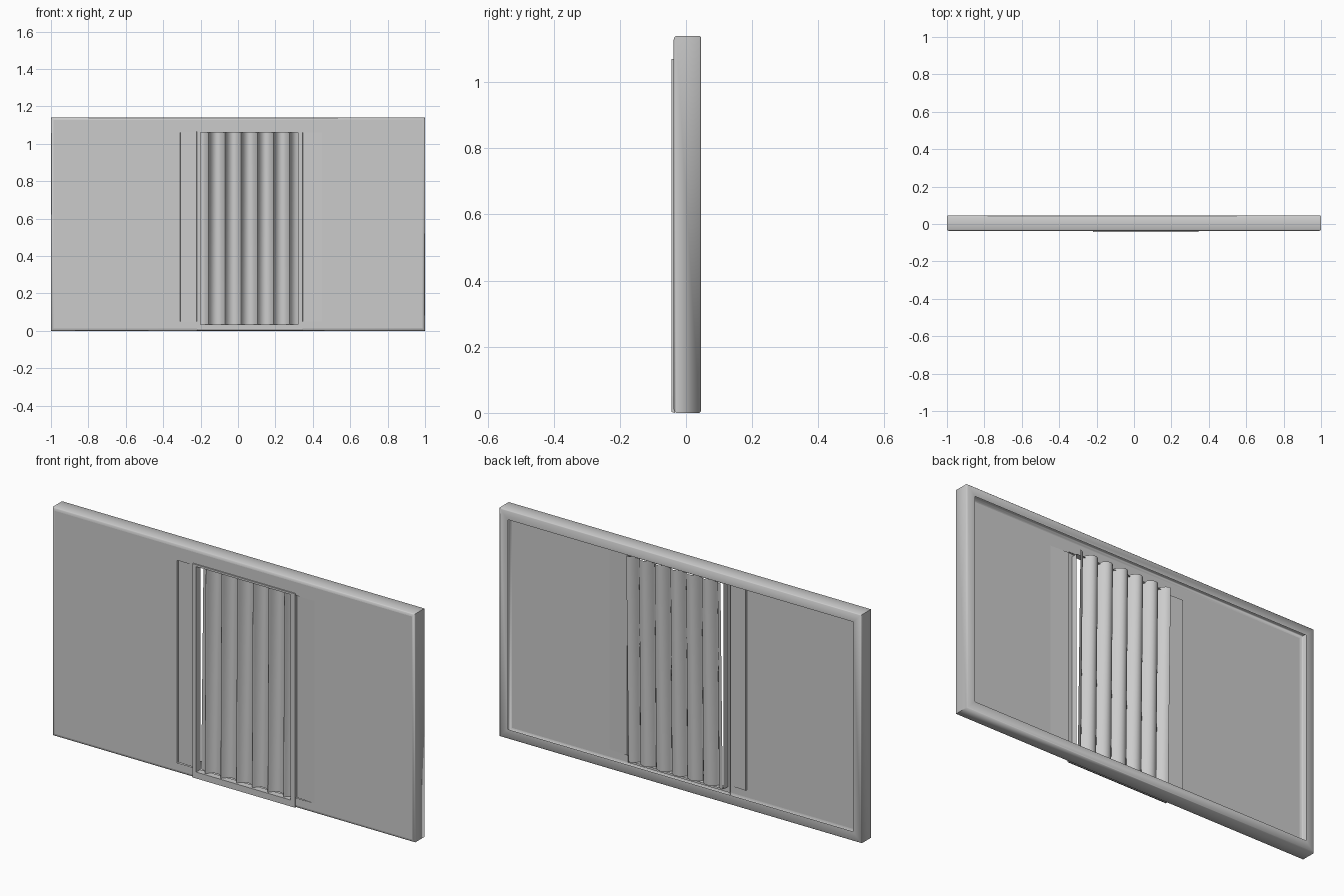
import bpy, math

if "Cube" in bpy.data.objects:
    bpy.data.objects.remove(bpy.data.objects["Cube"])

W, H = 1.0, 1.14           # half width, height
FRONT, LIP = -0.038, -0.044
OX0, OX1, OZ0, OZ1 = -0.20, 0.32, 0.035, 1.06   # opening


def make(name, verts, faces, angle=35):
    me = bpy.data.meshes.new(name)
    me.from_pydata(verts, [], faces)
    me.update()
    ob = bpy.data.objects.new(name, me)
    bpy.context.collection.objects.link(ob)
    bpy.ops.object.select_all(action='DESELECT')
    ob.select_set(True)
    bpy.context.view_layer.objects.active = ob
    bpy.ops.object.shade_smooth_by_angle(angle=math.radians(angle))
    return ob


def rings(name, loops, angle=35):
    """Bridge rectangular loops given as (x0, x1, z0, z1, y)."""
    verts, faces = [], []
    for x0, x1, z0, z1, y in loops:
        verts += [(x0, y, z0), (x1, y, z0), (x1, y, z1), (x0, y, z1)]
    for i in range(len(loops) - 1):
        for k in range(4):
            n = (k + 1) % 4
            faces.append((4*i + k, 4*i + n, 4*i + 4 + n, 4*i + 4 + k))
    return make(name, verts, faces, angle)


def sheet(name, profile, zs):
    """Extrude an (x, y) profile through the heights zs."""
    n = len(profile)
    verts = [(x, y, z) for z in zs for x, y in profile]
    faces = [(r*n + i, r*n + i + 1, r*n + n + i + 1, r*n + n + i)
             for r in range(len(zs) - 1) for i in range(n - 1)]
    return make(name, verts, faces)


# hollow rim: back flange, outer sides, softened front edge
def inset(d, y):
    return (-W + d, W - d, d, H - d, y)

rings("outer_rim", [inset(0.047, 0.044), inset(0.004, 0.045), inset(0, 0.041),
                    inset(0, -0.030), inset(0.004, -0.035), inset(0.014, FRONT)], 60)

# front wall panels either side, with shallow recesses beside the opening
zs = [0.014, H - 0.014]
sheet("left_panel", [(-0.986, FRONT), (-0.31, FRONT)], zs)
sheet("right_panel", [(0.45, FRONT), (0.986, FRONT)], zs)
zr = [0.05, 1.065]
sheet("left_recess", [(-0.31, FRONT), (-0.308, -0.030), (-0.222, -0.034), (-0.22, LIP)], zr)
sheet("right_recess", [(0.345, LIP), (0.347, -0.032), (0.45, FRONT)], zr)

# wall strips above and below the opening
for name, z0, z1 in (("header", 1.06, H - 0.014), ("footer", 0.014, 0.05)):
    for side, a, b in (("left", -0.31, OX0 - 0.02), ("right", OX1 + 0.025, 0.45)):
        sheet(name + "_" + side, [(a, FRONT), (b, FRONT)], [z0, z1])
sheet("header_middle", [(OX0 - 0.02, FRONT), (OX1 + 0.025, FRONT)], [1.065, H - 0.014])

# raised frame around the opening, with the sill running down to the floor
rings("opening_frame", [(OX0 - 0.02, OX1 + 0.025, 0.0, 1.07, -0.034),
                        (OX0 - 0.02, OX1 + 0.025, 0.003, 1.07, LIP),
                        (OX0, OX1, OZ0, OZ1, LIP),
                        (OX0, OX1, OZ0, OZ1, -0.012)])

# pleated curtain: hangs deeper at the top, comes forward at the sill
PLEATS, STEPS, ROWS = 6, 12, 8
n = PLEATS * STEPS
verts, faces = [], []
for r in range(ROWS + 1):
    t = r / ROWS
    z = OZ0 + (OZ1 + 0.01 - OZ0) * t
    mid, amp = -0.020 + 0.012 * t, 0.016 + 0.006 * t
    for i in range(n + 1):
        a = 2 * math.pi * i / STEPS
        x = OX0 + (OX1 - OX0) * i / n
        if 0 < i < n:
            x += 0.010 * math.sin(a)
        verts.append((x, mid + amp * math.cos(a), z))
for r in range(ROWS):
    for i in range(n):
        k = r * (n + 1) + i
        faces.append((k, k + 1, k + n + 2, k + n + 1))
make("pleated_curtain", verts, faces, 60)
